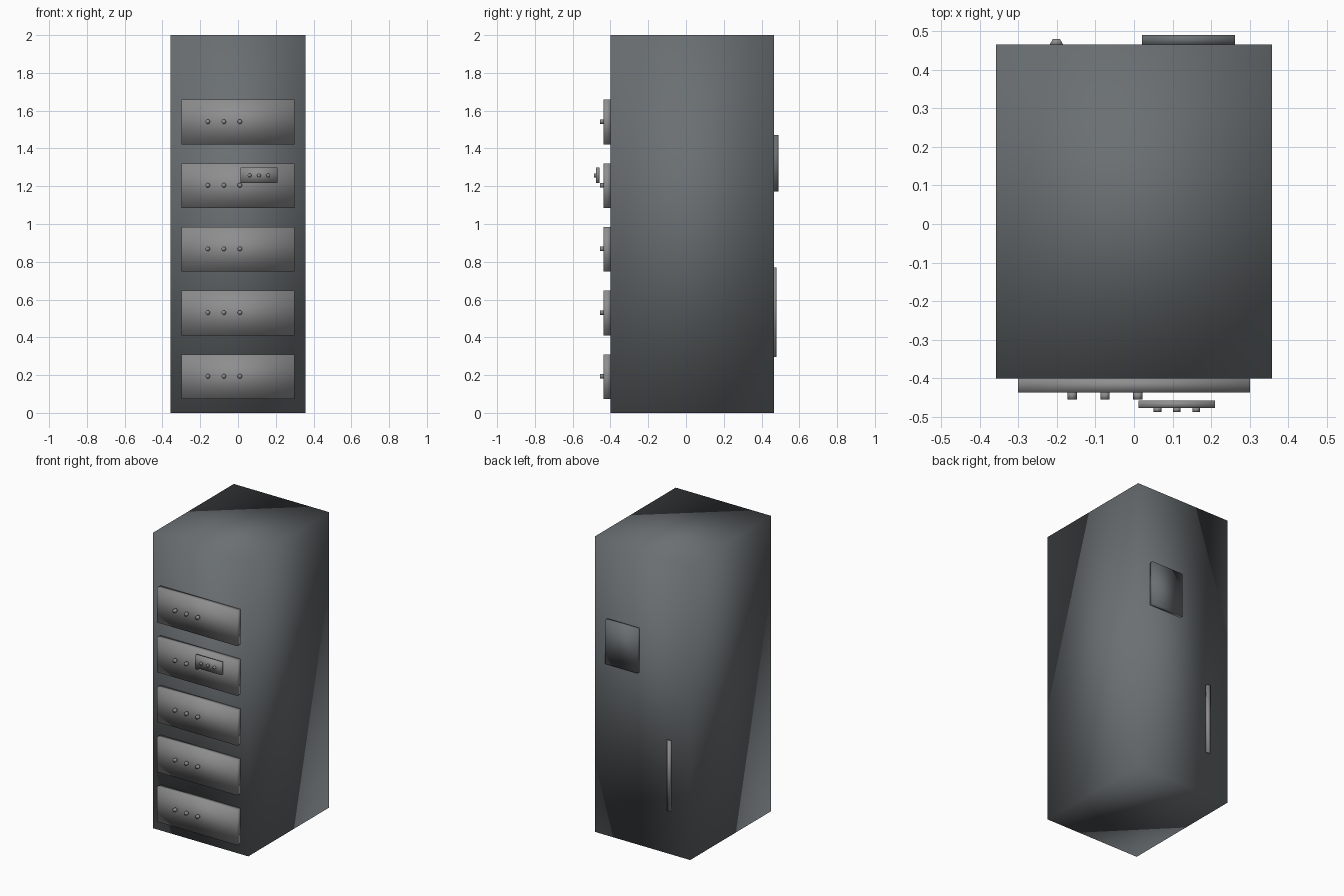
import bpy, bmesh
from mathutils import Matrix, Vector

cube = bpy.data.objects.get("Cube")
if cube:
    bpy.data.objects.remove(cube, do_unlink=True)


def material(name, colour):
    m = bpy.data.materials.new(name)
    m.use_nodes = True
    m.diffuse_color = colour
    m.node_tree.nodes["Principled BSDF"].inputs["Base Color"].default_value = colour
    return m


SLATE = material("slate grey", (0.145, 0.16, 0.168, 1))
STEEL = material("steel grey", (0.27, 0.27, 0.27, 1))


def finish(name, bm, mat):
    bmesh.ops.recalc_face_normals(bm, faces=bm.faces)
    for f in bm.faces:
        f.smooth = True
    mesh = bpy.data.meshes.new(name)
    bm.to_mesh(mesh)
    bm.free()
    mesh.materials.append(mat)
    obj = bpy.data.objects.new(name, mesh)
    bpy.context.collection.objects.link(obj)


def box(name, x, y, z, mat, taper=1.0):
    """Box from (min, max) ranges; taper narrows the +y side in x."""
    bm = bmesh.new()
    bmesh.ops.create_cube(bm, size=1)
    lo = Vector((x[0], y[0], z[0]))
    hi = Vector((x[1], y[1], z[1]))
    size = hi - lo
    for v in bm.verts:
        if v.co.y > 0:
            v.co.x *= taper
        v.co = (lo + hi) / 2 + Vector((v.co.x * size.x, v.co.y * size.y, v.co.z * size.z))
    finish(name, bm, mat)


def knob(name, x, y, z, radius, mat):
    """Short round peg along y."""
    bm = bmesh.new()
    bmesh.ops.create_cone(bm, cap_ends=True, segments=16, radius1=radius,
                          radius2=radius, depth=y[1] - y[0],
                          matrix=Matrix.Translation((x, sum(y) / 2, z))
                          @ Matrix.Rotation(1.5708, 4, 'X'))
    finish(name, bm, mat)


# Cabinet body
box("cabinet_body", (-0.357, 0.357), (-0.4, 0.465), (0, 2), SLATE)

# Five drawers, each with three pegs
for i in range(5):
    z = 0.192 + i * 0.337
    box(f"drawer_{i + 1}", (-0.3, 0.3), (-0.437, -0.398), (z - 0.118, z + 0.118), STEEL)
    for j in range(3):
        knob(f"drawer_{i + 1}_peg_{j + 1}", -0.16 + j * 0.085, (-0.455, -0.435), z + 0.002, 0.012, STEEL)

# Small control plate in front of the fourth drawer
box("control_plate", (0.012, 0.21), (-0.477, -0.458), (1.216, 1.3), STEEL)
for j in range(3):
    knob(f"control_peg_{j + 1}", 0.061 + j * 0.05, (-0.487, -0.475), 1.257, 0.01, STEEL)

# Rear panel and tapered rear handle
box("rear_panel", (0.021, 0.262), (0.463, 0.49), (1.172, 1.47), SLATE)
box("rear_handle", (-0.219, -0.183), (0.464, 0.48), (0.295, 0.77), STEEL, taper=0.5)
